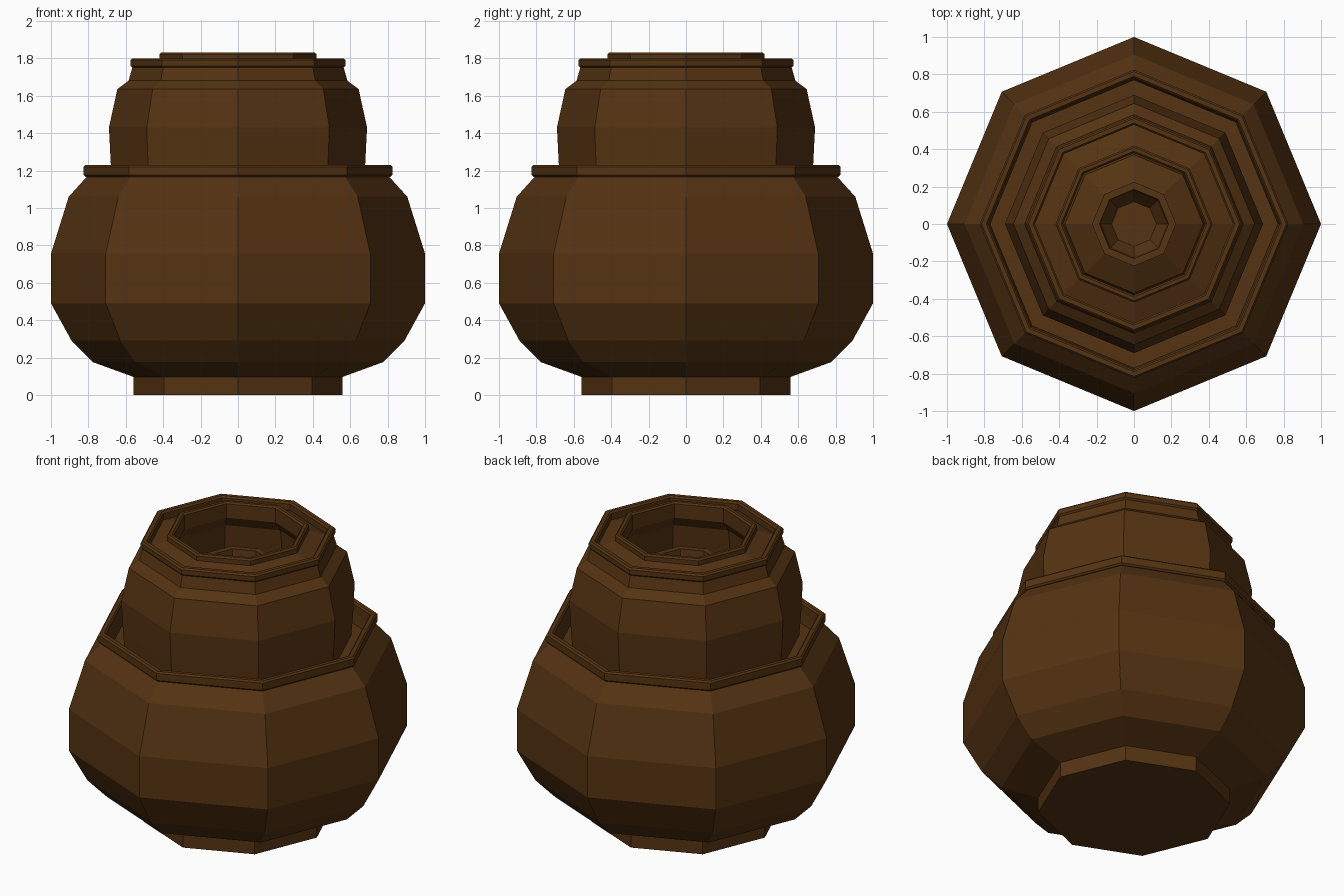
import bpy, bmesh
from math import sin, cos, pi

if "Cube" in bpy.data.objects:
    bpy.data.objects.remove(bpy.data.objects["Cube"])

SIDES = 8

brown = bpy.data.materials.new("dark brown clay")
brown.diffuse_color = (0.09, 0.033, 0.006, 1)
brown.use_nodes = True
brown.node_tree.nodes["Principled BSDF"].inputs["Base Color"].default_value = brown.diffuse_color


def lathe(name, profile):
    """Spin a (radius, height) profile into a flat-faced octagonal part."""
    bm = bmesh.new()
    rings = []
    for r, z in profile:
        if r == 0:
            rings.append([bm.verts.new((0, 0, z))] * SIDES)
        else:
            rings.append([bm.verts.new((r * cos(2 * pi * i / SIDES),
                                        r * sin(2 * pi * i / SIDES), z))
                          for i in range(SIDES)])
    for a, b in zip(rings, rings[1:]):
        for i in range(SIDES):
            j = (i + 1) % SIDES
            quad = list(dict.fromkeys((a[i], a[j], b[j], b[i])))
            if len(quad) > 2:
                bm.faces.new(quad)
    me = bpy.data.meshes.new(name)
    bm.to_mesh(me)
    bm.free()
    me.materials.append(brown)
    ob = bpy.data.objects.new(name, me)
    bpy.context.collection.objects.link(ob)
    return ob


def band(name, outer, inner, low, high, c=0.01):
    """Octagonal rim band with small chamfers."""
    return lathe(name, [(inner, low), (outer - c, low), (outer, low + c),
                        (outer, high - c), (outer - c, high),
                        (inner + c, high), (inner, high - c), (inner, low)])


# Foot and large lower pot, with the trough inside its rim
lathe("lower_pot", [(0, 0), (0.56, 0), (0.56, 0.097), (0.775, 0.175),
                    (0.89, 0.29), (1.0, 0.49), (1.0, 0.755), (0.905, 1.06),
                    (0.81, 1.165), (0.78, 1.165), (0.77, 1.10), (0.67, 1.10)])
band("lower_rim", 0.825, 0.78, 1.165, 1.23)

# Middle pot sitting in the lower one
lathe("middle_pot", [(0.67, 1.10), (0.68, 1.23), (0.69, 1.43), (0.645, 1.635),
                     (0.585, 1.68), (0.565, 1.75), (0.53, 1.75)])
band("middle_rim", 0.575, 0.53, 1.75, 1.80)

# Shoulder and mouth, opening into a hollow
lathe("mouth_shoulder", [(0.53, 1.75), (0.42, 1.79)])
band("mouth_rim", 0.42, 0.38, 1.73, 1.83)
lathe("mouth_hollow", [(0.38, 1.73), (0.43, 1.66), (0.46, 1.42), (0.36, 1.40)])

# Small pot down inside the mouth
lathe("inner_pot", [(0.40, 1.40), (0.37, 1.50), (0.225, 1.58), (0.225, 1.62),
                    (0.185, 1.62), (0.175, 1.56), (0.12, 1.48), (0, 1.48)])
